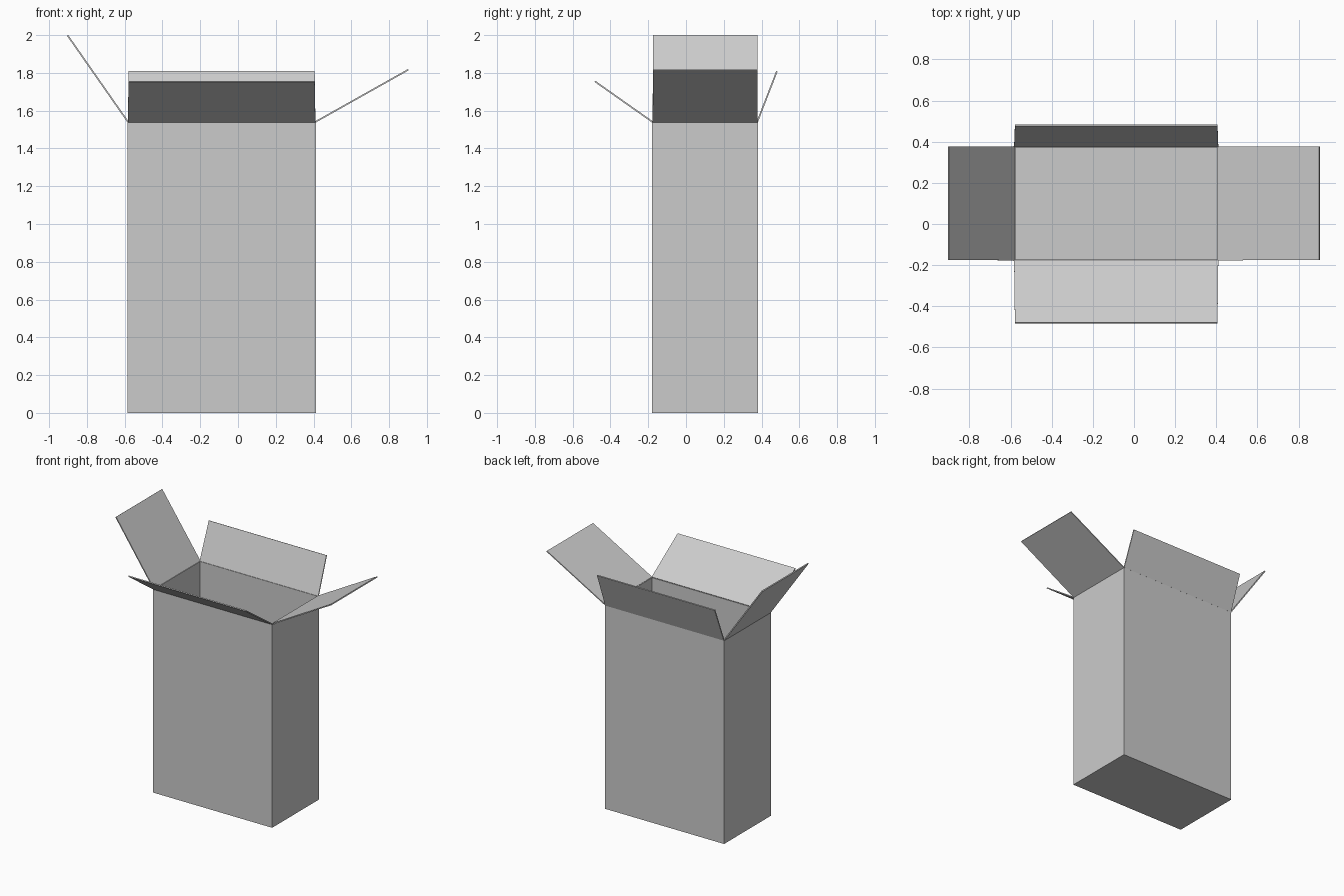
import bpy
import bmesh

cube = bpy.data.objects.get("Cube")
if cube:
    bpy.data.objects.remove(cube, do_unlink=True)

X0, X1 = -0.585, 0.412      # body sides
Y0, Y1 = -0.18, 0.38        # body front and back
TOP = 1.54                  # rim height
CARD = 0.008                # sheet thickness
TAPER = 0.006               # flap narrowing toward the tip

grey = bpy.data.materials.new("plain grey card")
grey.use_nodes = True
colour = (0.6, 0.6, 0.6, 1)
grey.diffuse_color = colour
grey.node_tree.nodes["Principled BSDF"].inputs["Base Color"].default_value = colour


def add_sheet(name, bm, offset):
    """Turn a thin surface into a card object with real thickness."""
    mesh = bpy.data.meshes.new(name)
    bm.to_mesh(mesh)
    bm.free()
    mesh.materials.append(grey)
    obj = bpy.data.objects.new(name, mesh)
    bpy.context.collection.objects.link(obj)
    solid = obj.modifiers.new("card thickness", 'SOLIDIFY')
    solid.thickness = CARD
    solid.offset = offset
    solid.use_even_offset = True


def add_flap(name, hinge_a, hinge_b, tip_a, tip_b):
    bm = bmesh.new()
    bm.faces.new([bm.verts.new(p) for p in (hinge_a, hinge_b, tip_b, tip_a)])
    add_sheet(name, bm, 0)


# Open-topped body
bm = bmesh.new()
bmesh.ops.create_cube(bm, size=1)
for v in bm.verts:
    v.co = (X1 if v.co.x > 0 else X0,
            Y1 if v.co.y > 0 else Y0,
            TOP if v.co.z > 0 else 0)
bm.normal_update()
lid = [f for f in bm.faces if f.normal.z > 0.5]
bmesh.ops.delete(bm, geom=lid, context='FACES_ONLY')
add_sheet("box_body", bm, -1)

# Side flaps, hinged along y
for name, x, tip_x, tip_z in (("right_flap", X0 + 0.003, -0.902, 1.998),
                              ("left_flap", X1 - 0.003, 0.902, 1.817)):
    add_flap(name, (x, Y0 + 0.003, TOP), (x, Y1 - 0.002, TOP),
             (tip_x, Y0 + TAPER, tip_z), (tip_x, Y1 - 0.002, tip_z))

# Front and back flaps, hinged along x
for name, y, tip_y, tip_z in (("front_flap", Y0 + 0.003, -0.482, 1.755),
                              ("back_flap", Y1 - 0.003, 0.481, 1.808)):
    add_flap(name, (X0 + 0.002, y, TOP), (X1 - 0.002, y, TOP),
             (X0 + TAPER, tip_y, tip_z), (X1 - TAPER, tip_y, tip_z))
